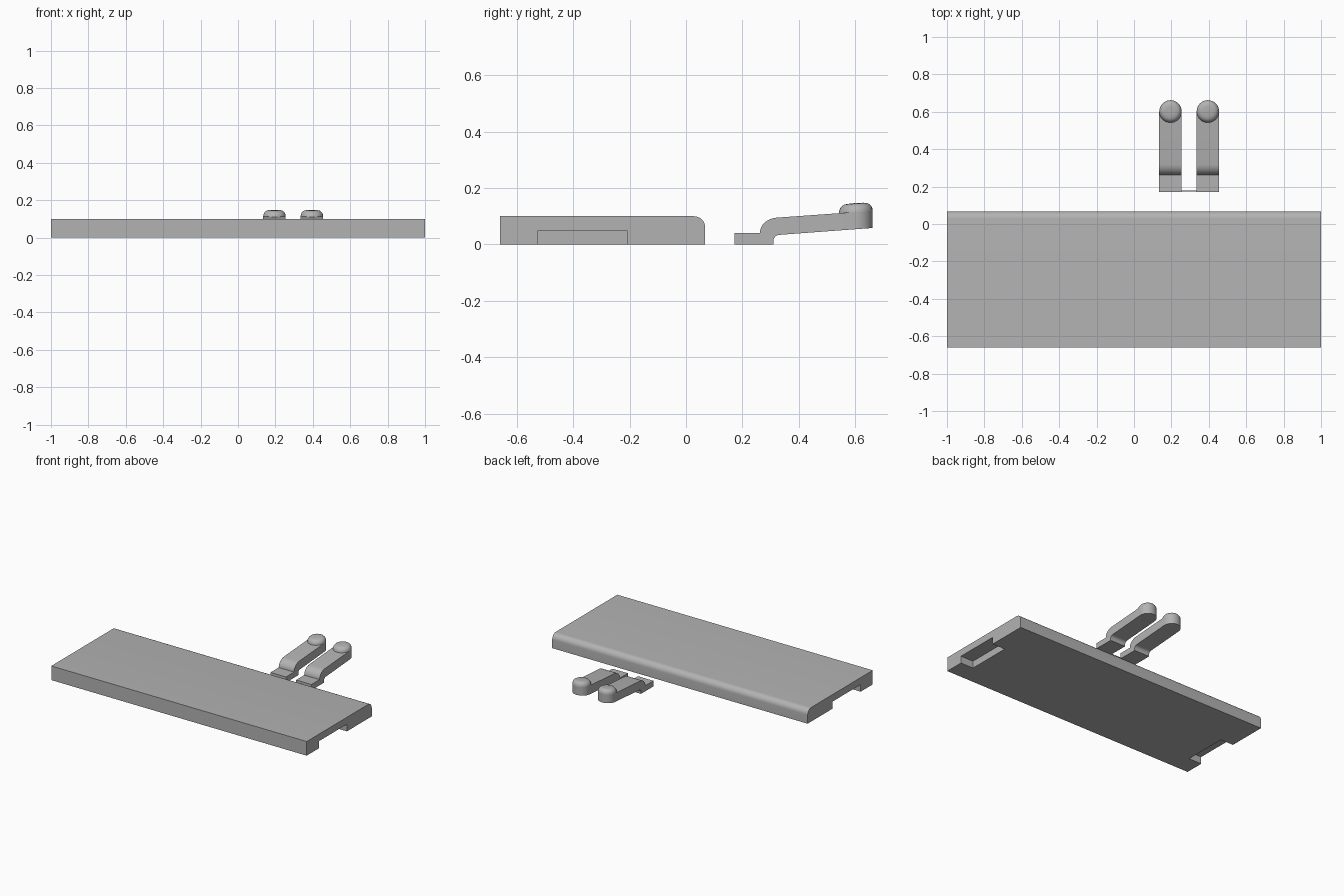
import bpy, bmesh, math

if "Cube" in bpy.data.objects:
    bpy.data.objects.remove(bpy.data.objects["Cube"])

grey = bpy.data.materials.new("light_grey")
grey.diffuse_color = (0.45, 0.45, 0.45, 1)
grey.use_nodes = True
grey.node_tree.nodes["Principled BSDF"].inputs["Base Color"].default_value = grey.diffuse_color


def finish(name, bm):
    bmesh.ops.remove_doubles(bm, verts=bm.verts, dist=1e-5)
    bmesh.ops.recalc_face_normals(bm, faces=bm.faces)
    mesh = bpy.data.meshes.new(name)
    bm.to_mesh(mesh)
    bm.free()
    mesh.materials.append(grey)
    ob = bpy.data.objects.new(name, mesh)
    bpy.context.collection.objects.link(ob)
    return ob


def smooth(ob):
    bpy.ops.object.select_all(action='DESELECT')
    ob.select_set(True)
    bpy.context.view_layer.objects.active = ob
    bpy.ops.object.shade_smooth_by_angle(angle=math.radians(35))


def arc(cy, cz, ry, rz, a0, a1, n=8):
    angles = [math.radians(a0 + (a1 - a0) * i / n) for i in range(n + 1)]
    return [(cy + ry * math.cos(a), cz + rz * math.sin(a)) for a in angles]


def extrude_x(bm, profile, x0, x1, skip=None):
    """Prism along x from a (y, z) profile; skip omits one side face."""
    a = [bm.verts.new((x0, y, z)) for y, z in profile]
    b = [bm.verts.new((x1, y, z)) for y, z in profile]
    bm.faces.new(a)
    bm.faces.new(b)
    n = len(profile)
    for i in range(n):
        if i != skip:
            j = (i + 1) % n
            bm.faces.new((a[i], a[j], b[j], b[i]))


def box(name, x0, x1, y0, y1, z0, z1):
    bm = bmesh.new()
    extrude_x(bm, [(y0, z0), (y1, z0), (y1, z1), (y0, z1)], x0, x1)
    return finish(name, bm)


# Board with a rounded back top edge
bm = bmesh.new()
extrude_x(bm, [(-0.66, 0), (0.068, 0)] + arc(0.028, 0.06, 0.04, 0.04, 0, 90)
          + [(-0.66, 0.1)], -1, 1)
board = finish("board", bm)

# Notches under both short ends
for s in (-1, 1):
    cutter = box("notch_cutter", min(s * 0.9, s * 1.1), max(s * 0.9, s * 1.1),
                 -0.525, -0.21, -0.05, 0.05)
    cutter.hide_render = True
    mod = board.modifiers.new("notch", 'BOOLEAN')
    mod.operation, mod.solver, mod.object = 'DIFFERENCE', 'EXACT', cutter
    bpy.context.view_layer.objects.active = board
    bpy.ops.object.modifier_apply(modifier=mod.name)
    bpy.data.objects.remove(cutter)
smooth(board)

# Lever arms: foot, bend, sloping arm, round end and domed button
R, CY, SLOPE = 0.06, 0.602, 0.073
BOTTOM, TOP = 0.054, 0.115
DOME = [(1, 0), (0.98, 0.009), (0.92, 0.017), (0.82, 0.024), (0.68, 0.029),
        (0.45, 0.031), (0, 0.032)]


def lever(name, cx):
    bm = bmesh.new()
    profile = [(0.172, 0), (0.31, 0), (0.31, 0.012)]
    profile += arc(0.332, 0.012, 0.022, 0.022, 180, 95, 5)[1:]
    profile += [(CY, BOTTOM), (CY, TOP)]
    end = len(profile) - 2
    profile += arc(0.325, 0.04, 0.063, 0.055, 95, 180, 8)
    profile += [(0.172, 0.04)]
    extrude_x(bm, profile, cx - R, cx + R, skip=end)

    def ring(r, z, n, sweep):
        pts = []
        for i in range(n):
            a = sweep * i / (n - 1 if sweep < 6 else n)
            y = r * math.sin(a)
            pts.append(bm.verts.new((cx + r * math.cos(a), CY + y, z + SLOPE * y)))
        return pts

    # half-round end
    low, high = ring(R, BOTTOM, 17, math.pi), ring(R, TOP, 17, math.pi)
    bm.faces.new(low)
    bm.faces.new(high)
    for i in range(16):
        bm.faces.new((low[i], low[i + 1], high[i + 1], high[i]))
    # domed button
    rings = [ring(R * f, TOP + h, 32, 2 * math.pi) for f, h in DOME[:-1]]
    tip = bm.verts.new((cx, CY, TOP + DOME[-1][1]))
    for lo, hi in zip(rings, rings[1:]):
        for i in range(32):
            j = (i + 1) % 32
            bm.faces.new((lo[i], lo[j], hi[j], hi[i]))
    for i in range(32):
        bm.faces.new((rings[-1][i], rings[-1][(i + 1) % 32], tip))
    smooth(finish(name, bm))


lever("lever_left", 0.195)
lever("lever_right", 0.395)

# Thin strip joining the two feet
box("foot_link", 0.255, 0.335, 0.174, 0.178, 0, 0.004)
